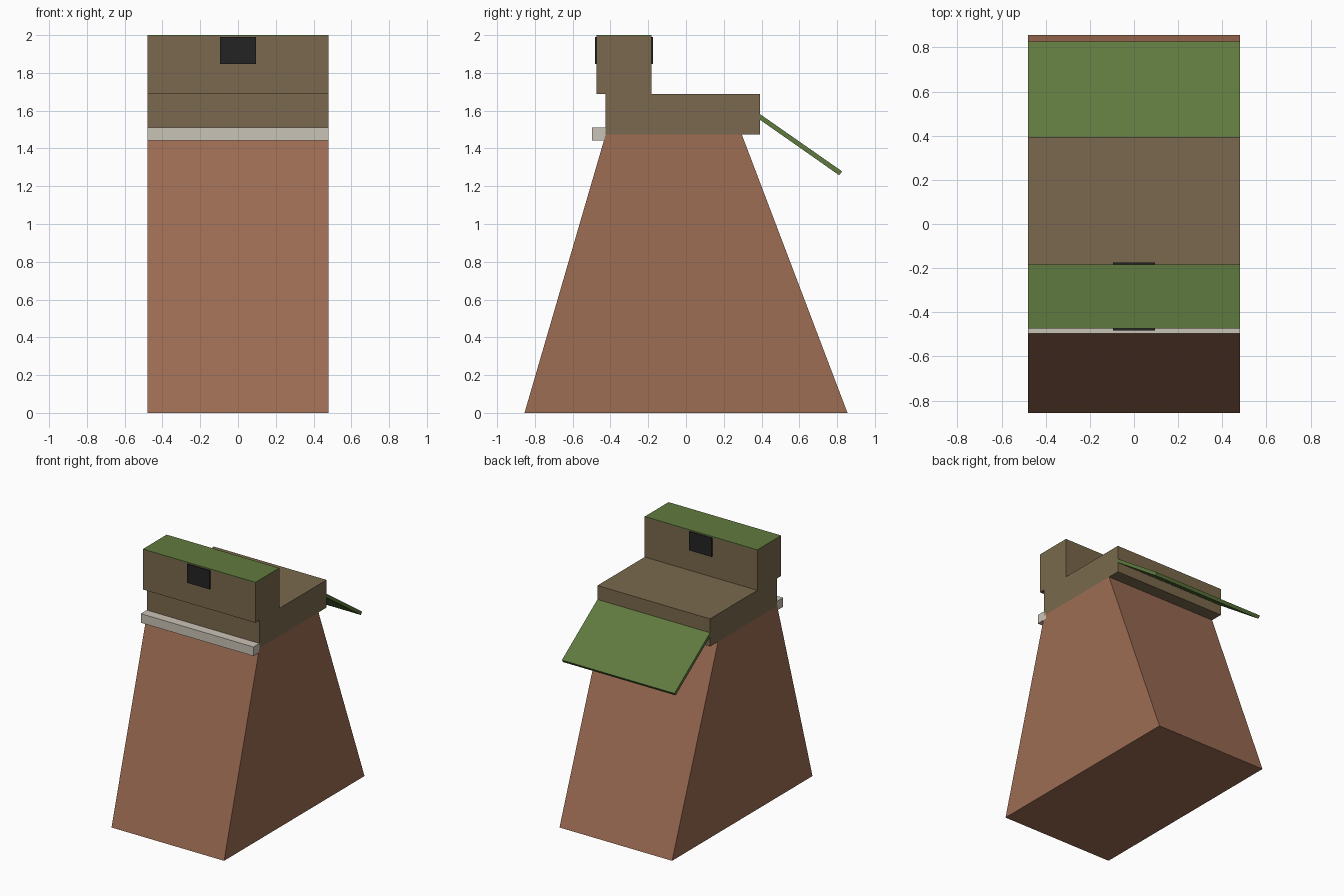
import bpy

if "Cube" in bpy.data.objects:
    bpy.data.objects.remove(bpy.data.objects["Cube"])

HALF_WIDTH = 0.48


def srgb(r, g, b):
    def lin(c):
        c /= 255
        return c / 12.92 if c <= 0.04045 else ((c + 0.055) / 1.055) ** 2.4
    return (lin(r), lin(g), lin(b), 1.0)


def material(name, r, g, b):
    m = bpy.data.materials.new(name)
    m.diffuse_color = srgb(r, g, b)
    m.use_nodes = True
    m.node_tree.nodes["Principled BSDF"].inputs["Base Color"].default_value = m.diffuse_color
    return m


brick = material("brick_red_brown", 157, 109, 83)
earth = material("earth_brown", 122, 105, 77)
green = material("moss_green", 96, 122, 63)
stone = material("pale_stone", 202, 195, 182)
black = material("charcoal", 36, 36, 36)


def extrude(name, profile, mat, half=HALF_WIDTH):
    """Prism along x from a counter-clockwise (y, z) profile."""
    n = len(profile)
    verts = [(x, y, z) for x in (-half, half) for y, z in profile]
    faces = [tuple(range(n))[::-1], tuple(range(n, 2 * n))]
    for i in range(n):
        j = (i + 1) % n
        faces.append((i, j, n + j, n + i))
    mesh = bpy.data.meshes.new(name)
    mesh.from_pydata(verts, [], faces)
    mesh.materials.append(mat)
    obj = bpy.data.objects.new(name, mesh)
    bpy.context.collection.objects.link(obj)
    return obj


def block(name, y0, y1, z0, z1, mat, half=HALF_WIDTH):
    return extrude(name, [(y0, z0), (y1, z0), (y1, z1), (y0, z1)], mat, half)


# Sloping wall body
extrude("wall_base", [(-0.855, 0), (0.855, 0), (0.295, 1.475), (-0.425, 1.475)], brick)

# Walkway and the overhanging parapet at its front
block("walkway", -0.425, 0.393, 1.475, 1.688, earth)
block("parapet", -0.473, -0.183, 1.688, 1.994, earth)
block("parapet_cap", -0.473, -0.183, 1.994, 2.0, green)

# Stone ledge along the front
block("front_ledge", -0.497, -0.403, 1.441, 1.511, stone)

# Sloping roof slab behind the walkway
extrude("rear_awning", [(0.39, 1.553), (0.811, 1.258), (0.826, 1.279), (0.39, 1.583)], green)

# Dark openings on both sides of the parapet
block("front_opening", -0.4825, -0.473, 1.846, 1.99, black, 0.096)
block("rear_opening", -0.183, -0.1735, 1.846, 1.99, black, 0.096)
